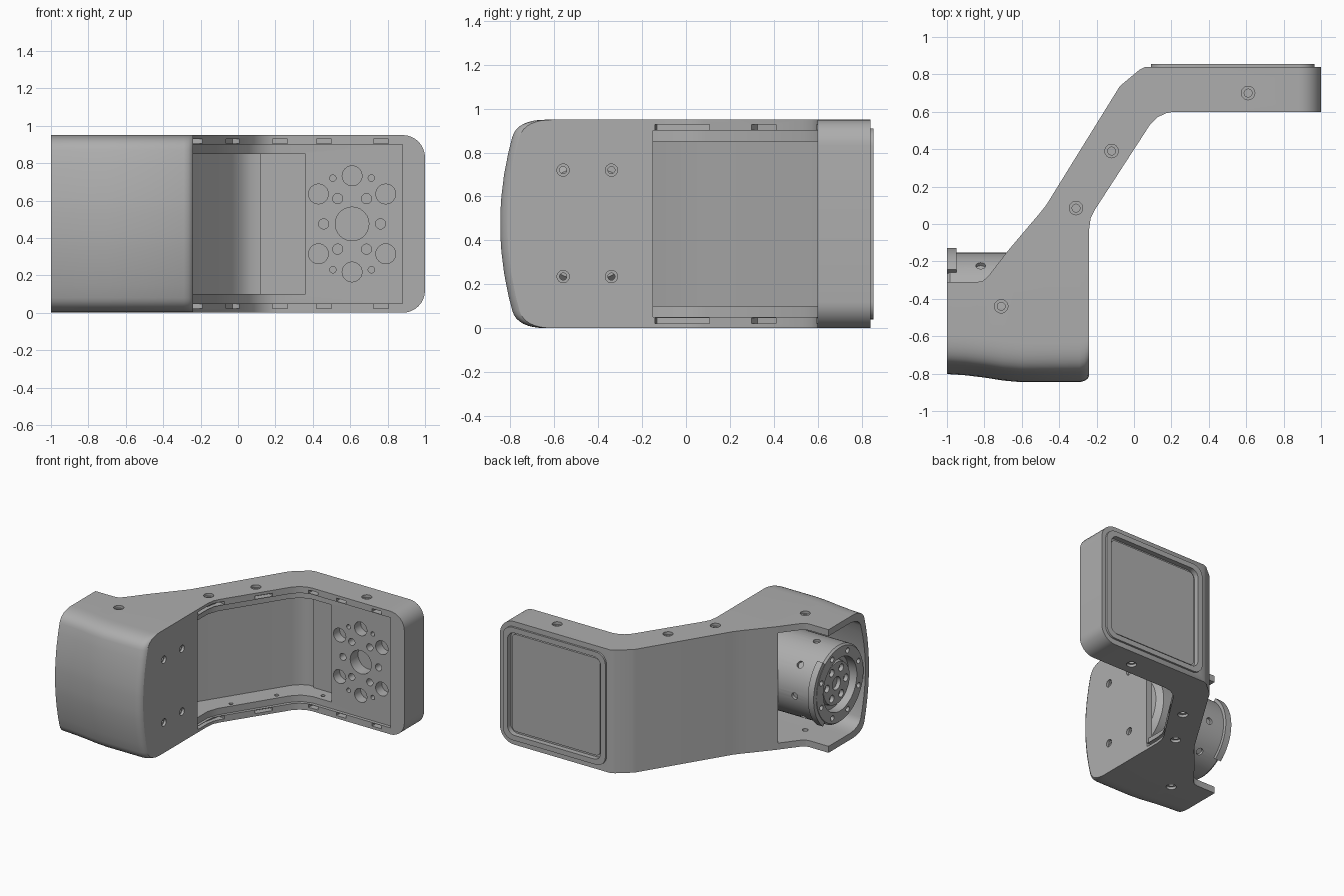
import bpy, bmesh, math
from mathutils import Vector

if "Cube" in bpy.data.objects:
    bpy.data.objects.remove(bpy.data.objects["Cube"], do_unlink=True)

H = 0.95
MID = H / 2


def material(name, rgb):
    m = bpy.data.materials.new(name)
    m.use_nodes = True
    m.diffuse_color = (*rgb, 1)
    m.node_tree.nodes["Principled BSDF"].inputs["Base Color"].default_value = (*rgb, 1)
    return m


GREY = material("satin grey", (0.42, 0.42, 0.42))


def place(axis, a, b, t):
    return {"x": (t, a, b), "y": (a, t, b), "z": (a, b, t)}[axis]


def add_loft(bm, rings):
    rows = [[bm.verts.new(p) for p in ring] for ring in rings]
    n = len(rows[0])
    for r0, r1 in zip(rows, rows[1:]):
        for i in range(n):
            j = (i + 1) % n
            bm.faces.new((r0[i], r0[j], r1[j], r1[i]))
    bm.faces.new(rows[0][::-1])
    bm.faces.new(rows[-1])


def make(name, lofts):
    bm = bmesh.new()
    for rings in lofts:
        add_loft(bm, rings)
    bmesh.ops.recalc_face_normals(bm, faces=bm.faces)
    me = bpy.data.meshes.new(name)
    bm.to_mesh(me)
    bm.free()
    me.materials.append(GREY)
    ob = bpy.data.objects.new(name, me)
    bpy.context.collection.objects.link(ob)
    return ob


def prism(pts, axis, lo, hi):
    return [[place(axis, a, b, t) for a, b in pts] for t in (lo, hi)]


def circle(a, b, r, n=24):
    return [(a + r * math.cos(2 * math.pi * i / n), b + r * math.sin(2 * math.pi * i / n)) for i in range(n)]


def hole(a, b, r, axis, lo, hi):
    return prism(circle(a, b, r), axis, lo, hi)


def rounded(x0, x1, z0, z1, r, n=8):
    pts = []
    for k, (cx, cz) in enumerate(((x1 - r, z1 - r), (x0 + r, z1 - r), (x0 + r, z0 + r), (x1 - r, z0 + r))):
        for i in range(n + 1):
            a = math.pi / 2 * (k + i / n)
            pts.append((cx + r * math.cos(a), cz + r * math.sin(a)))
    return pts


def cut(ob, lofts, op="DIFFERENCE"):
    tool = make("cutter", lofts)
    mod = ob.modifiers.new("cut", "BOOLEAN")
    mod.operation, mod.solver, mod.object = op, "EXACT", tool
    bpy.context.view_layer.objects.active = ob
    bpy.ops.object.modifier_apply(modifier=mod.name)
    bpy.data.objects.remove(tool, do_unlink=True)


def smooth(ob):
    bpy.ops.object.select_all(action="DESELECT")
    ob.select_set(True)
    bpy.context.view_layer.objects.active = ob
    bpy.ops.object.shade_smooth_by_angle(angle=math.radians(28))


def slot(a, b, z):
    a, b = Vector(a), Vector(b)
    side = (b - a).orthogonal().normalized() * 0.045
    return prism([a + side, b + side, b - side, a - side], "z", z - 0.012, z + 0.012)


# Bent arm, trimmed to a rounded end
arm = make("bent_arm", [prism([
    (-0.68, -0.15), (-0.57, -0.02), (-0.51, 0.05), (-0.47, 0.1), (-0.08, 0.73), (-0.06, 0.75), (0.03, 0.825),
    (0.06, 0.84), (1.1, 0.84), (1.1, 0.6), (0.21, 0.6), (0.17, 0.592), (0.125, 0.57), (0.085, 0.53),
    (-0.21, 0.075), (-0.232, 0.03), (-0.24, -0.03), (-0.24, -0.15)], "z", -0.1, 1.05)])
cut(arm, [prism(rounded(-1.5, 1, 0, H, 0.12), "y", -1, 1)], "INTERSECT")

# Shallow recess inside the rim, then the deep pocket
cut(arm, [prism([(0.88, 0.625), (0.2, 0.625), (0.12, 0.6), (0.06, 0.54), (-0.23, 0.085), (-0.26, 0),
                 (-0.26, -0.2), (0.88, -0.2)], "z", 0.05, 0.9)])
cut(arm, [prism([(-0.66, -0.2), (-0.42, 0.08), (-0.03, 0.69), (0.02, 0.74), (0.07, 0.765), (0.12, 0.765),
                 (0.12, 0.75), (0.36, 0.75), (0.36, 0.3), (0.3, -0.3), (-0.62, -0.3)], "z", 0.1, 0.85)])

# Mounting face hole pattern
CX = 0.61
pattern = [hole(CX, MID, 0.09, "y", 0.5, 0.72)]
for sx in (-1, 1):
    pattern.append(hole(CX + sx * 0.152, MID, 0.027, "y", 0.5, 0.7))
    for sz in (-1, 1):
        pattern += [hole(CX + sx * 0.18, MID + sz * 0.16, 0.053, "y", 0.5, 0.7),
                    hole(CX + sx * 0.077, MID + sz * 0.135, 0.027, "y", 0.5, 0.7),
                    hole(CX + sx * 0.103, MID + sz * 0.245, 0.017, "y", 0.5, 0.7)]
for sz in (-1, 1):
    pattern.append(hole(CX, MID + sz * 0.257, 0.053, "y", 0.5, 0.7))
cut(arm, pattern)

# Rim slots
slots = []
for z in (0.034, H - 0.034):
    slots += [slot((-0.25, -0.14), (-0.2, 0.11), z), slot((-0.065, 0.3), (0.008, 0.41), z)]
    slots += [slot((x - 0.04, 0.6), (x + 0.04, 0.6), z) for x in (0.225, 0.46, 0.765)]
cut(arm, slots)

# Countersunk screw holes, top and bottom
ARM_SCREWS = ((0.61, 0.7), (-0.12, 0.39), (-0.31, 0.085))


def screws(ob, spots):
    cut(ob, [hole(x, y, 0.036, "z", *s) for x, y in spots for s in ((-0.1, 0.02), (H - 0.02, 1.1))])
    cut(ob, [hole(x, y, 0.021, "z", *s) for x, y in spots for s in ((-0.1, 0.07), (H - 0.07, 1.1))])


screws(arm, ARM_SCREWS)
cut(arm, [hole(x, y, 0.015, "z", *s) for x, y in ((-0.36, -0.07), (-0.2, 0.2), (-0.02, 0.5), (0.25, 0.68))
          for s in ((0.07, 0.15), (0.8, 0.88))])

# Back frame and inset panel
cut(arm, [prism(rounded(0.13, 0.925, 0.08, 0.87, 0.06), "y", 0.815, 1)])
rim = make("back_rim", [prism(rounded(0.09, 0.965, 0.04, 0.91, 0.08), "y", 0.83, 0.855)])
cut(rim, [prism(rounded(0.13, 0.925, 0.08, 0.87, 0.06), "y", 0.8, 1)])
panel = make("back_panel", [prism(rounded(0.15, 0.905, 0.1, 0.85, 0.04), "y", 0.8, 0.832)])


# Motor housing: rounded front section lofted along x
def section(x, d, inset=0.0, back=-0.15):
    def bulge(z):
        return -0.85 + 0.055 * ((z - MID) / 0.395) ** 2
    half = [(back, H)]
    for i in range(9):
        t = i / 8
        half.append(((1 - t) ** 2 * -0.64 + 2 * t * (1 - t) * -0.773 + t * t * -0.795,
                     (1 - t * t) * H + t * t * 0.87))
    half += [(bulge(z), z) for z in (0.8, 0.7, 0.6, 0.53)]
    full = half + [(y, H - z) for y, z in reversed(half)]
    k = (H - 2 * inset) / H
    return [(x, y if y == back else y + (d + inset) * min(1, (back - y) / 0.5), MID + (z - MID) * k)
            for y, z in full]


housing = make("motor_housing", [[section(x, d) for x, d in (
    (-1, 0.047), (-0.9, 0.04), (-0.8, 0.028), (-0.7, 0.012), (-0.6, 0.003), (-0.29, 0.003),
    (-0.265, 0.01), (-0.248, 0.022), (-0.24, 0.036))]])
cut(housing, [[section(x, d, 0.05, 0.05) for x, d in ((-1.1, 0.05), (-0.6, 0.005), (-0.29, 0.005))]])
cut(housing, [prism([(-1.2, -0.31), (-0.84, -0.31), (-0.81, -0.305), (-0.78, -0.28), (-0.67, -0.138),
                     (-0.67, 0.2), (-1.2, 0.2)], "z", -0.1, 1.1)])
SIDE = [(y, z) for y in (-0.56, -0.34) for z in (0.235, 0.72)]
cut(housing, [hole(y, z, 0.028, "x", -0.26, -0.1) for y, z in SIDE])
cut(housing, [hole(y, z, 0.016, "x", -0.4, -0.1) for y, z in SIDE])
screws(housing, ((-0.71, -0.44),))

# Motor drum with recessed, drilled end
MY = -0.45


def ring(x, r, n=64):
    return [(x, a, b) for a, b in circle(MY, MID, r, n)]


def around(n, r, start=0.0):
    return [(MY + r * math.cos(start + 2 * math.pi * i / n), MID + r * math.sin(start + 2 * math.pi * i / n))
            for i in range(n)]


drum = make("motor_drum", [[ring(-1, 0.285), ring(-0.985, 0.297), ring(-0.4, 0.297), ring(-0.36, 0.26)]])
cut(drum, [[ring(-1.1, 0.205), ring(-0.93, 0.205)]])
cut(drum, [hole(y, z, 0.02, "x", -1.1, -0.96) for y, z in around(8, 0.245, 0.39)])
bores = []
for i in range(8):
    a = math.radians(40 + 45 * i)
    u = Vector((0, math.cos(a), math.sin(a)))
    v = Vector((0, -math.sin(a), math.cos(a)))
    c = Vector((-0.82, MY, MID))
    bores.append([[c + u * d + Vector((p, 0, 0)) + v * q for p, q in circle(0, 0, 0.026, 16)]
                  for d in (0.275, 0.35)])
cut(drum, bores)

hub = make("motor_hub", [[ring(-0.97, 0.16), ring(-0.92, 0.17)]])
cut(hub, [hole(y, z, 0.028, "x", -1, -0.94) for y, z in around(6, 0.115)] + [hole(MY, MID, 0.05, "x", -1, -0.94)])

# Collar segment at the drum's open end
arc = [math.radians(-50 + 5 * i) for i in range(21)]
collar = make("drum_collar", [prism(
    [(MY + 0.322 * math.cos(a), MID + 0.322 * math.sin(a)) for a in arc]
    + [(MY + 0.29 * math.cos(a), MID + 0.29 * math.sin(a)) for a in reversed(arc)], "x", -1, -0.95)])

for part in (arm, rim, panel, housing, drum, hub, collar):
    smooth(part)
